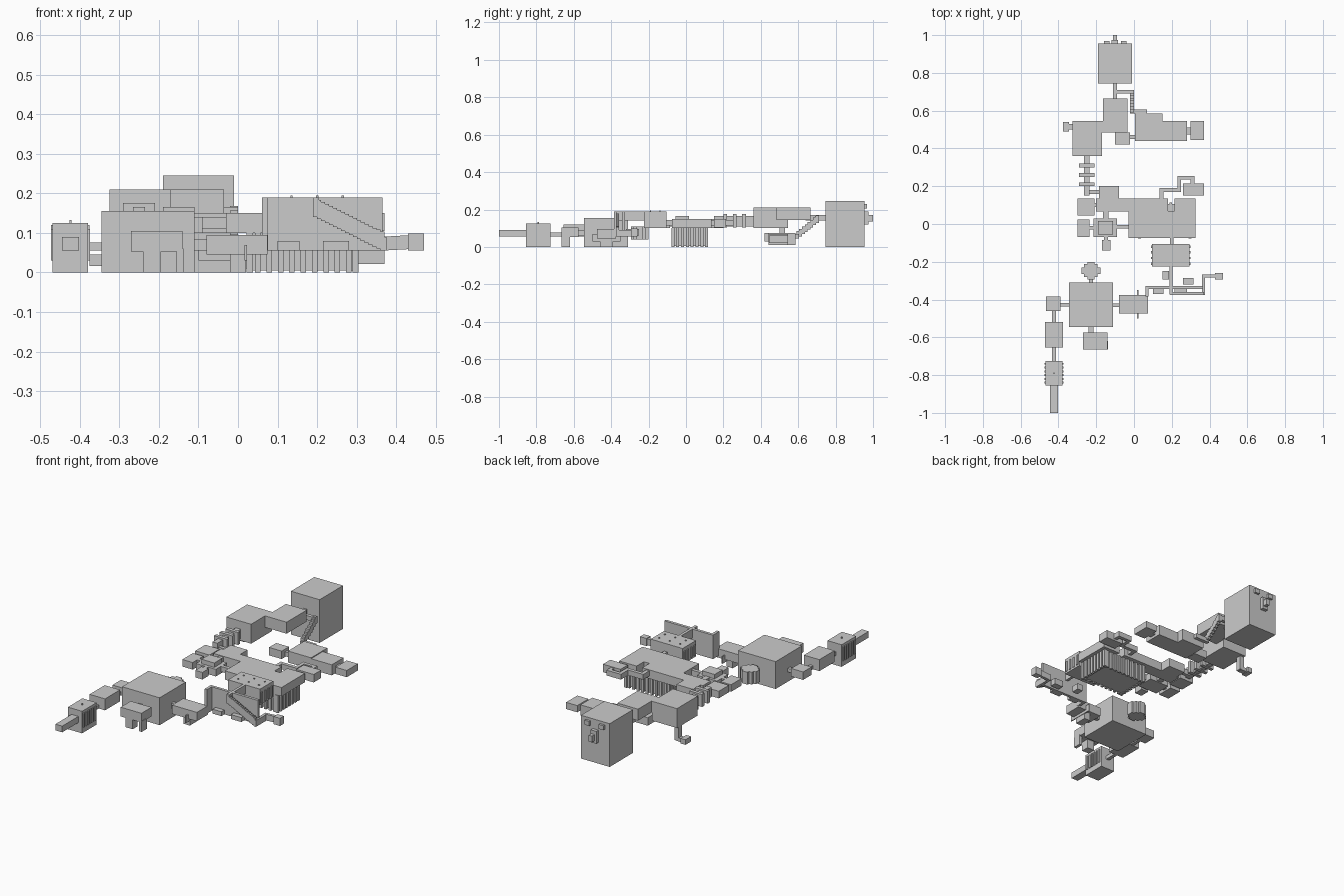
import bpy
import bmesh
from mathutils import Vector

default_cube = bpy.data.objects.get("Cube")
if default_cube:
    bpy.data.objects.remove(default_cube, do_unlink=True)


def add_block(bm, corners):
    """Hexahedron from four bottom corners followed by four top corners."""
    verts = [bm.verts.new(c) for c in corners]
    low, high = verts[:4], verts[4:]
    bm.faces.new(low[::-1])
    bm.faces.new(high)
    for i in range(4):
        j = (i + 1) % 4
        bm.faces.new((low[i], low[j], high[j], high[i]))


def add_box(bm, x, y, z):
    plan = [(x[0], y[0]), (x[1], y[0]), (x[1], y[1]), (x[0], y[1])]
    add_block(bm, [(px, py, pz) for pz in z for px, py in plan])


def finish(name, bm):
    bmesh.ops.recalc_face_normals(bm, faces=bm.faces)
    mesh = bpy.data.meshes.new(name)
    bm.to_mesh(mesh)
    bm.free()
    obj = bpy.data.objects.new(name, mesh)
    bpy.context.collection.objects.link(obj)
    return obj


def room(name, x, y, z):
    bm = bmesh.new()
    add_box(bm, x, y, z)
    return finish(name, bm)


def passage(name, points, width=.02, height=.03):
    """Rectangular duct along a path of floor-level points; it may slope."""
    bm = bmesh.new()
    for a, b in zip(points, points[1:]):
        a, b = Vector(a), Vector(b)
        flat = Vector((b.x - a.x, b.y - a.y, 0)).normalized() * width / 2
        side = Vector((-flat.y, flat.x, 0))
        a, b = a - flat, b + flat
        floor = [a - side, b - side, b + side, a + side]
        add_block(bm, floor + [p + Vector((0, 0, height)) for p in floor])
    return finish(name, bm)


def stairs(name, start, end, width, height, steps):
    """Straight flight made of overlapping stepped blocks."""
    bm = bmesh.new()
    start, end = Vector(start), Vector(end)
    for i in range(steps):
        a, b = start.lerp(end, i / steps), start.lerp(end, (i + 1) / steps)
        half = width / 2
        if abs(end.x - start.x) > abs(end.y - start.y):
            add_box(bm, (a.x, b.x), (a.y - half, a.y + half), (b.z, b.z + height))
        else:
            add_box(bm, (a.x - half, a.x + half), (a.y, b.y), (b.z, b.z + height))
    return finish(name, bm)


def fins(name, xs, ys, z, size):
    """Small upright blocks at every pairing of the given positions."""
    bm = bmesh.new()
    for px in xs:
        for py in ys:
            add_box(bm, (px - size / 2, px + size / 2), (py - size / 2, py + size / 2), z)
    return finish(name, bm)


def spread(first, last, count):
    return [first + (last - first) * i / (count - 1) for i in range(count)]


# Tall rear hall with carved wall ornaments
room("rear_hall", x=(-.19, -.01), y=(.745, .955), z=(0, .245))
room("rear_wall_niche", x=(-.12, -.085), y=(.95, .975), z=(.12, .19))
room("rear_wall_spout", x=(-.11, -.09), y=(.95, 1), z=(.135, .17))
for side in (-1, 1):
    cx = -.1 + side * .045
    room("rear_wall_ledge", x=(cx - .015, cx + .015), y=(.95, .968), z=(.205, .23))

# Rear upper rooms and their links
passage("rear_hall_link", [(-.1, .75, .14), (-.1, .65, .14)])
room("rear_middle_room", x=(-.165, -.035), y=(.485, .665), z=(.145, .21))
room("rear_right_room", x=(-.325, -.17), y=(.36, .545), z=(.1, .21))
room("rear_room_joint", x=(-.18, -.15), y=(.485, .545), z=(.145, .21))
room("drain_shaft", x=(-.325, -.3), y=(.5, .53), z=(.02, .11))
room("drain_spur", x=(-.35, -.31), y=(.5, .53), z=(.018, .038))
room("drain_end", x=(-.375, -.345), y=(.49, .54), z=(.016, .045))

# Winding descent to the rear lower rooms
passage("descent_landing", [(-.1, .7, .14), (-.01, .7, .14)], height=.025)
stairs("descent_stairs", (-.01, .71, .14), (-.01, .59, .045), .02, .04, 8)
passage("descent_exit", [(-.01, .595, .045), (.06, .595, .045), (.06, .56, .045)], height=.025)
room("rear_lower_room", x=(.005, .15), y=(.44, .585), z=(.01, .075))
room("rear_lower_wing", x=(.14, .28), y=(.44, .545), z=(.01, .07))
room("rear_lower_neck", x=(.27, .31), y=(.475, .51), z=(.025, .05))
room("rear_lower_end", x=(.3, .37), y=(.445, .545), z=(.022, .06))
room("rear_lower_annex", x=(-.1, -.02), y=(.42, .485), z=(.03, .075))
room("rear_lower_annex_neck", x=(-.03, .01), y=(.45, .47), z=(.035, .06))

# Ribbed gallery joining the rear and the centre
room("ribbed_gallery", x=(-.265, -.235), y=(.15, .37), z=(.11, .165))
for i, y in enumerate(spread(.21, .31, 3)):
    room("gallery_rib", x=(-.29, -.21), y=(y - .01, y + .01), z=(.105, .175))
passage("gallery_turn", [(-.25, .17, .11), (-.18, .17, .11)])

# Central great hall, split by a slot at its rear edge
room("great_hall", x=(-.03, .325), y=(-.075, .07), z=(.1, .15))
room("great_hall_rear_right", x=(-.03, .18), y=(.06, .135), z=(.1, .15))
room("great_hall_rear_left", x=(.215, .325), y=(.06, .135), z=(.1, .15))
room("great_hall_undercroft", x=(.03, .295), y=(-.065, .105), z=(.005, .105))
fins("undercroft_side_piers", (.03, .297), spread(-.07, .11, 8), (0, .1), .016)
fins("undercroft_end_piers", spread(.05, .28, 9), (-.068, .108), (0, .1), .014)

# Central chambers on the right side
room("centre_rear_room", x=(-.185, -.08), y=(.12, .2), z=(.1, .15))
room("centre_link_room", x=(-.2, -.02), y=(.065, .135), z=(.1, .15))
room("centre_outer_room", x=(-.3, -.21), y=(.045, .135), z=(.105, .145))
passage("centre_outer_link", [(-.22, .1, .11), (-.19, .1, .11)])
room("shrine_room", x=(-.215, -.09), y=(-.07, .03), z=(.1, .14))
room("shrine_raised_roof", x=(-.19, -.11), y=(-.055, .015), z=(.13, .165))
room("shrine_rear_neck", x=(-.165, -.135), y=(.02, .075), z=(.105, .145))
passage("shrine_hall_link", [(-.1, -.015, .11), (-.02, -.015, .11)])
room("shrine_side_room", x=(-.3, -.235), y=(-.07, .025), z=(.1, .14))
passage("shrine_side_link", [(-.25, -.02, .11), (-.2, -.02, .11)])
room("shrine_front_room", x=(-.17, -.125), y=(-.14, -.085), z=(.1, .14))
passage("shrine_front_link", [(-.148, -.1, .11), (-.148, -.06, .11)])

# Crooked passage to the left store
store_route = [(.145, .13), (.145, .18), (.24, .18), (.24, .245), (.31, .245), (.31, .2)]
passage("store_passage", [(x, y, .115) for x, y in store_route])
room("left_store", x=(.26, .37), y=(.15, .215), z=(.105, .15))

# Front left pillared room
room("pillared_room", x=(.095, .295), y=(-.225, -.105), z=(.1, .19))
fins("pillar_tips", spread(.135, .265, 3), (-.19, -.14), (.18, .195), .006)
fins("side_buttresses", (.096, .294), spread(-.21, -.12, 4), (.11, .17), .012)
passage("pillared_room_link", [(.2, -.06, .115), (.2, -.12, .115)])
passage("pillared_room_exit", [(.197, -.21, .14), (.197, -.365, .14)], width=.016, height=.05)

# High screen walls and the long flight beside them
room("screen_wall", x=(.06, .365), y=(-.343, -.327), z=(.055, .19))
room("screen_return", x=(.06, .076), y=(-.385, -.327), z=(.055, .19))
stairs("long_flight", (.19, -.367, .145), (.37, -.367, .055), .016, .048, 18)
passage("flight_exit", [(.367, -.367, .055), (.367, -.275, .055), (.44, -.275, .06)],
        width=.016, height=.035)
room("flight_end_room", x=(.43, .47), y=(-.295, -.26), z=(.055, .098))

# Cells around the screen walls
room("outer_cell", x=(.1, .155), y=(-.37, -.343), z=(.055, .08))
room("middle_cell", x=(.215, .28), y=(-.37, -.34), z=(.055, .08))
room("inner_cell", x=(.26, .315), y=(-.32, -.285), z=(.06, .095))
room("near_cell", x=(.15, .185), y=(-.295, -.25), z=(.06, .095))

# Front right great room with its surroundings
room("front_great_room", x=(-.345, -.11), y=(-.545, -.31), z=(0, .155))
room("crossing_room", x=(-.08, .075), y=(-.475, -.375), z=(.045, .095))
room("crossing_footing", x=(-.02, .02), y=(-.46, -.39), z=(0, .05))
room("crossing_rail", x=(.017, .023), y=(-.5, -.35), z=(.03, .07))
passage("crossing_link", [(-.12, -.43, .055), (-.07, -.43, .055)])

# Stepped round tower built from overlapping slabs
for half_x, half_y in ((.05, .018), (.036, .034), (.018, .047)):
    room("round_tower_slab", x=(-.228 - half_x, -.228 + half_x),
         y=(-.247 - half_y, -.247 + half_y), z=(.04, .11))
passage("round_tower_link", [(-.228, -.28, .055), (-.228, -.32, .055)])

# Front porch on stilts
room("porch_room", x=(-.27, -.14), y=(-.665, -.575), z=(.053, .105))
room("porch_neck", x=(-.24, -.215), y=(-.58, -.54), z=(.06, .09))
room("porch_support", x=(-.24, -.195), y=(-.665, -.62), z=(0, .06))
room("porch_foot", x=(-.155, -.138), y=(-.665, -.62), z=(0, .06))

# Chain of rooms leading to the entrance
room("corner_room", x=(-.465, -.39), y=(-.46, -.385), z=(.055, .1))
passage("corner_link", [(-.4, -.428, .056), (-.34, -.428, .056)], height=.02)
passage("corner_front_link", [(-.423, -.45, .056), (-.423, -.53, .056)], height=.02)
room("guard_room", x=(-.472, -.375), y=(-.655, -.52), z=(.055, .12))
passage("guard_link", [(-.423, -.64, .056), (-.423, -.73, .056)], height=.02)
room("entrance_hall", x=(-.468, -.379), y=(-.855, -.725), z=(0, .125))
fins("entrance_pilasters", (-.468, -.379), spread(-.84, -.74, 6), (.03, .11), .01)
room("entrance_finial", x=(-.426, -.42), y=(-.793, -.787), z=(.12, .133))
room("entrance_tunnel", x=(-.445, -.402), y=(-1, -.85), z=(.055, .09))
